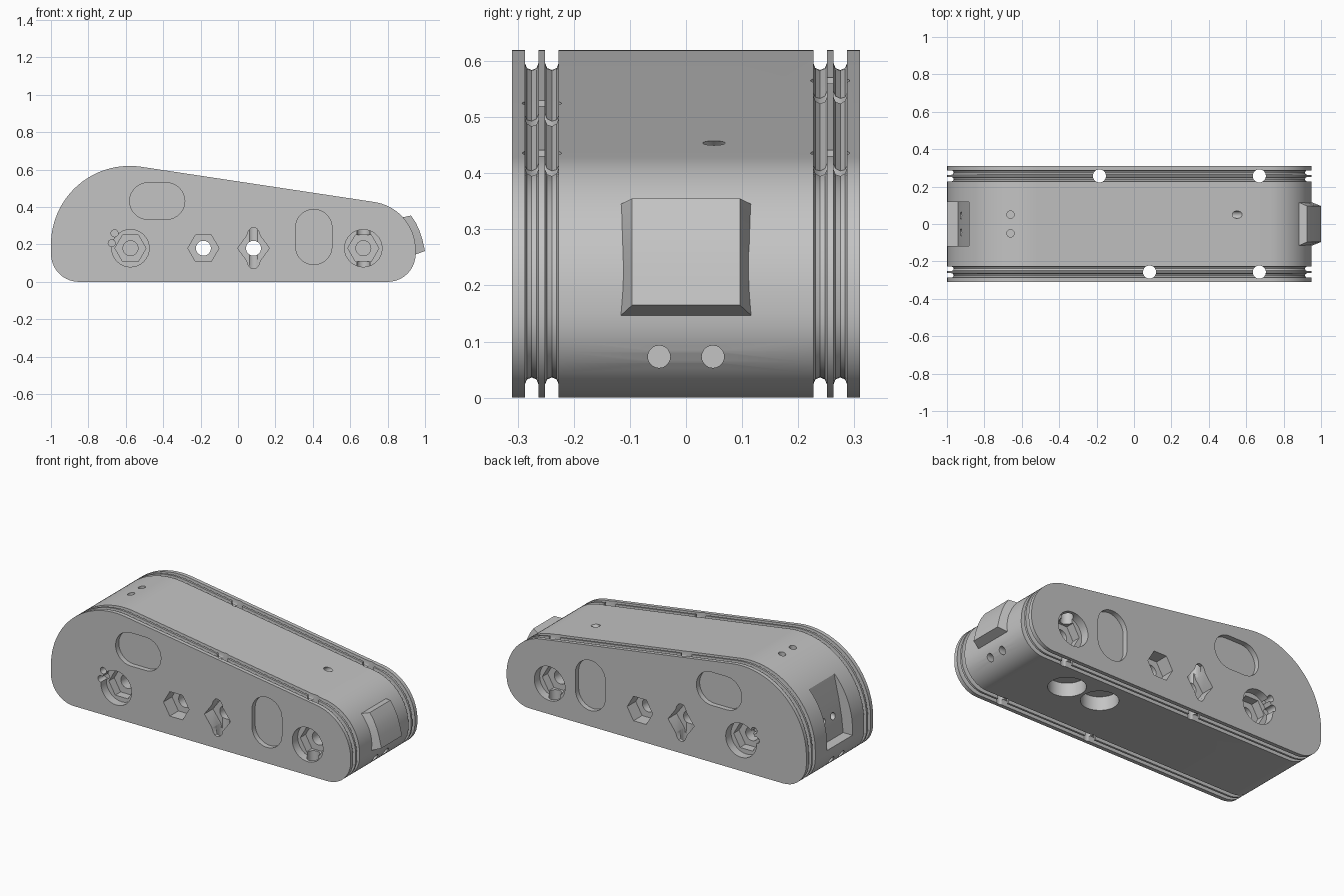
import bpy, bmesh
from math import sin, cos, pi, radians
from mathutils import Matrix, Vector

cube = bpy.data.objects.get("Cube")
if cube:
    bpy.data.objects.remove(cube, do_unlink=True)

grey = bpy.data.materials.new("matte_grey")
grey.use_nodes = True
colour = (0.55, 0.55, 0.55, 1)
grey.diffuse_color = colour
grey.node_tree.nodes["Principled BSDF"].inputs["Base Color"].default_value = colour


def skin(name, rings):
    """Closed solid from matching rings of points."""
    bm = bmesh.new()
    loops = [[bm.verts.new(p) for p in ring] for ring in rings]
    n = len(loops[0])
    for a, b in zip(loops, loops[1:]):
        for i in range(n):
            j = (i + 1) % n
            bm.faces.new((a[i], a[j], b[j], b[i]))
    bm.faces.new(loops[0])
    bm.faces.new(loops[-1])
    bmesh.ops.recalc_face_normals(bm, faces=bm.faces)
    mesh = bpy.data.meshes.new(name)
    bm.to_mesh(mesh)
    bm.free()
    ob = bpy.data.objects.new(name, mesh)
    mesh.materials.append(grey)
    bpy.context.collection.objects.link(ob)
    return ob


def select(ob):
    bpy.ops.object.select_all(action='DESELECT')
    ob.select_set(True)
    bpy.context.view_layer.objects.active = ob


def arc(cx, cz, r, start, end, n):
    angles = [radians(start + (end - start) * i / n) for i in range(n + 1)]
    return [(cx + r * cos(a), cz + r * sin(a)) for a in angles]


def ngon(cx, cz, r, n=32):
    return arc(cx, cz, r, 0, 360, n)[:-1]


# Housing outline, inset by d
def outline(d):
    return (arc(.69, .17, .26 - d, 0, 81.4, 18) + arc(-.58, .2, .42 - d, 81.4, 180, 26)
            + arc(-.85, .15, .15 - d, 180, 270, 10) + arc(.8, .15, .15 - d, 270, 360, 10))


# Body with two round-bottomed grooves round each side
groove = [(-.012, 0), (-.012, .024), (-.0085, .0325), (0, .036),
          (.0085, .0325), (.012, .024), (.012, 0)]
half = [(.239 + y, d) for y, d in groove] + [(.275 + y, d) for y, d in groove] + [(.31, 0)]
stations = [(-y, d) for y, d in reversed(half)] + half
body = skin("housing", [[(x, y, z) for x, z in outline(d)] for y, d in stations])


def cut(points, axis, lo, hi, matrix=None):
    """Subtract a prism of the 2D points, running from lo to hi along the axis."""
    place = {'x': lambda u, v, w: (w, u, v), 'y': lambda u, v, w: (u, w, v),
             'z': lambda u, v, w: (u, v, w)}[axis]
    rings = [[place(u, v, w) for u, v in points] for w in (lo, hi)]
    tool = skin("cutter", rings)
    if matrix:
        tool.data.transform(matrix)
    tool.hide_render = True
    mod = body.modifiers.new("cut", 'BOOLEAN')
    mod.object, mod.operation, mod.solver = tool, 'DIFFERENCE', 'EXACT'
    select(body)
    bpy.ops.object.modifier_apply(modifier=mod.name)
    bpy.data.objects.remove(tool, do_unlink=True)


def slot(cx, cz, upright):
    pts = arc(.05, 0, .0975, -90, 90, 16) + arc(-.05, 0, .0975, 90, 270, 16)
    return [(cx - v, cz + u) if upright else (cx + u, cz + v) for u, v in pts]


def diamond(cx, cz):
    quarter = [(.085, 0), (.035, .068), (.028, .09), (.016, .106), (0, .11)]
    top = quarter + [(-x, z) for x, z in reversed(quarter[:-1])]
    return [(cx + x, cz + z) for x, z in top + [(-x, -z) for x, z in top[1:-1]]]


LEVEL = .18
for side in (-1, 1):
    def sink(points, depth):
        cut(points, 'y', side * .35, side * (.31 - depth))

    # Shallow rounded pockets
    sink(slot(-.432, .432, False), .03)
    sink(slot(.405, .24, True), .03)
    # Stepped joint sockets
    for x in (-.575, .67):
        sink(ngon(x, LEVEL, .1), .05)
        sink(ngon(x, LEVEL, .083, 6), .1)
        sink(ngon(x, LEVEL, .04), .17)
    # Small pin holes beside the rear socket
    for x, z in ((-.66, .26), (-.675, .207)):
        sink(ngon(x, z, .019, 16), .06)
    # Nut and diamond recesses, swapped between the sides
    nut, lozenge = (-.185, .083) if side < 0 else (.083, -.185)
    sink(ngon(nut, LEVEL, .083, 6), .08)
    sink(diamond(lozenge, LEVEL), .08)
    # Vertical bores through the grooves
    for x in ((.083, .67) if side < 0 else (-.185, .67)):
        cut(ngon(x, side * .257, .035), 'z', -.1, .8)
    # Low pin holes in both ends
    cut(ngon(side * .048, .073, .02, 20), 'x', .8, 1.1)
    cut(ngon(side * .048, .073, .02, 20), 'x', -1.1, -.88)
    # Top pin holes
    cut(ngon(-.66, side * .05, .02, 20), 'z', .5, .8)

# Cross bores
for x in (-.185, .083):
    cut(ngon(x, LEVEL, .04), 'y', -.4, .4)

# Round recesses in the underside
for x in (.51, .29):
    cut(ngon(x, .07, .1), 'z', -.1, .08)
    cut(ngon(x, .07, .03, 20), 'z', -.1, .2)

# Slanted hole in the sloping top
tilt = Matrix.Translation(Vector((.55, .05, .452))) @ Matrix.Rotation(radians(50), 4, 'Y')
cut(ngon(0, 0, .02, 20), 'z', -.15, .15, tilt)

# Latch pocket in the big end, with two pin holes
cut([(-.88, .49), (-.91, .36), (-.93, .25), (-.94, .16), (-1.1, .16), (-1.1, .49)],
    'y', -.118, .118)
for y in (-.045, .045):
    cut(ngon(y, .28, .02, 20), 'x', -1.1, -.86)

# Latch block on the small end, tapering outward
outer = [(.925, .355), (.95, .318), (.97, .275), (.985, .23), (1, .165)]
inner = [(.872, .343), (.895, .31), (.91, .275), (.92, .23), (.94, .143)]


def latch_ring(o, i):
    return [(i[0], -.12, i[1]), (o[0], -.096, o[1]), (o[0], .096, o[1]), (i[0], .12, i[1])]


latch = skin("latch_block", [latch_ring(o, i) for o, i in zip(outer, inner)])

for ob in (body, latch):
    select(ob)
    bpy.ops.object.shade_smooth_by_angle(angle=radians(25))
